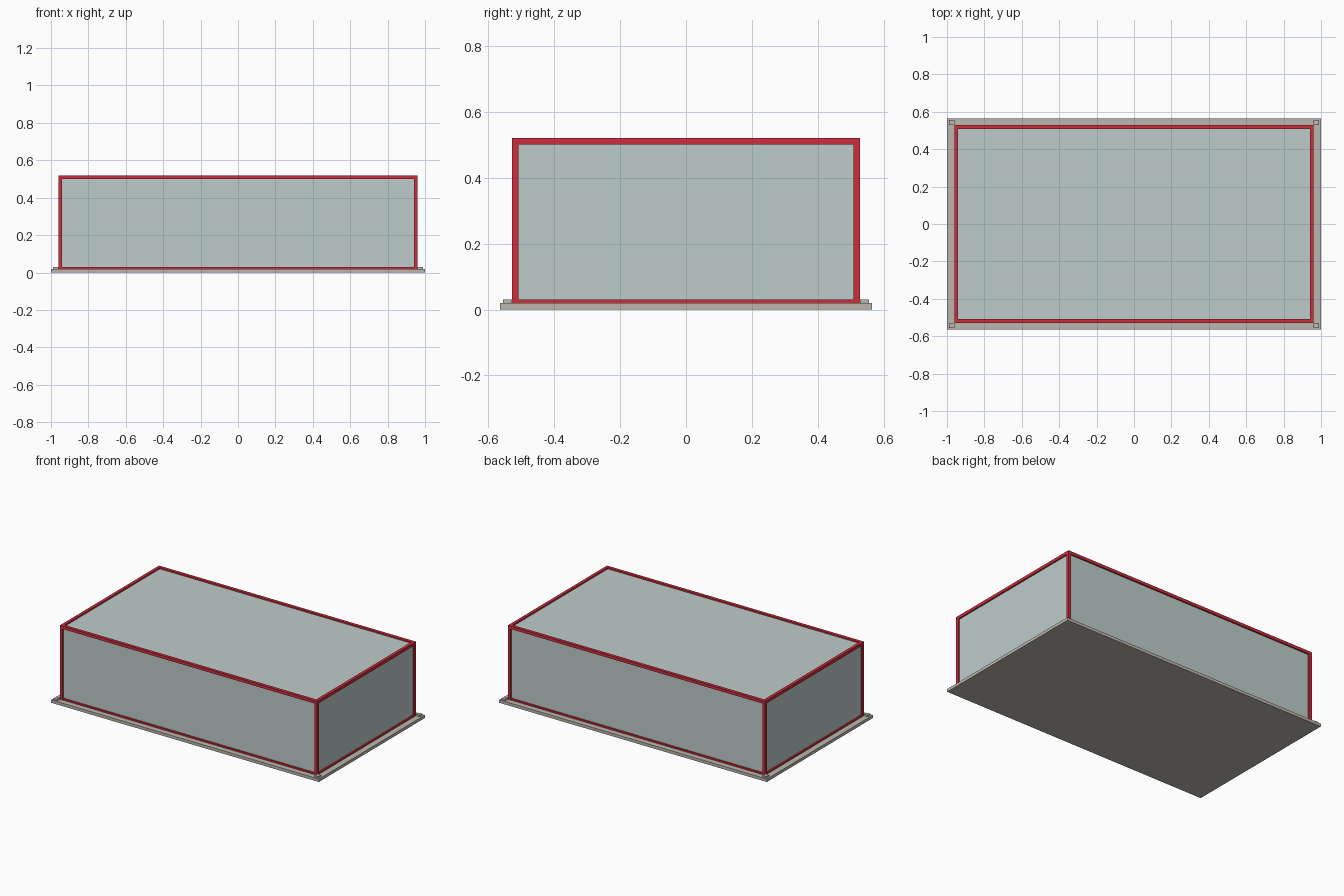
import bpy

cube = bpy.data.objects.get("Cube")
if cube:
    bpy.data.objects.remove(cube, do_unlink=True)


def material(name, srgb):
    color = [((c / 255 + 0.055) / 1.055) ** 2.4 for c in srgb] + [1]
    mat = bpy.data.materials.new(name)
    mat.use_nodes = True
    mat.diffuse_color = color
    mat.node_tree.nodes["Principled BSDF"].inputs["Base Color"].default_value = color
    return mat


RED = material("red paint", (206, 45, 60))
GLASS = material("pale glass", (190, 204, 203))
STONE = material("warm grey", (188, 183, 175))


def box(name, low, high, mat):
    """Box between two opposite corners."""
    bpy.ops.mesh.primitive_cube_add(size=1)
    ob = bpy.context.object
    ob.name = name
    for v in ob.data.vertices:
        v.co = [h if c > 0 else l for c, l, h in zip(v.co, low, high)]
    ob.data.materials.append(mat)
    return ob


X, Y, TOP = 0.96, 0.528, 0.52      # outer size of the frame
BASE, BAR, RECESS = 0.02, 0.02, 0.01
LIP = BASE + 0.01                  # top of the bottom rails and corner pads

# Base slab
box("base_slab", (-1, -0.565, 0), (1, 0.565, BASE), STONE)

# Glazed body, set back from the frame
box("glass_body", (RECESS - X, RECESS - Y, BASE),
    (X - RECESS, Y - RECESS, TOP - RECESS), GLASS)

# Corner posts with a pad outside each
for sx, side in ((-1, "right"), (1, "left")):
    for sy, end in ((-1, "front"), (1, "back")):
        def corner(name, inner, outer, z0, z1, mat):
            xs = sorted((sx * (X + inner), sx * (X + outer)))
            ys = sorted((sy * (Y + inner), sy * (Y + outer)))
            box(f"{end}_{side}_{name}", (xs[0], ys[0], z0), (xs[1], ys[1], z1), mat)

        corner("post", -BAR, 0, BASE, TOP, RED)
        corner("pad", 0, 0.028, BASE, LIP, STONE)

# Top and bottom rails between the posts
for level, z0, z1 in (("bottom", BASE, LIP), ("top", TOP - BAR, TOP)):
    for s, end, side in ((-1, "front", "right"), (1, "back", "left")):
        ys = sorted((s * (Y - BAR), s * Y))
        box(f"{level}_{end}_rail", (BAR - X, ys[0], z0), (X - BAR, ys[1], z1), RED)
        xs = sorted((s * (X - BAR), s * X))
        box(f"{level}_{side}_rail", (xs[0], BAR - Y, z0), (xs[1], Y - BAR, z1), RED)
